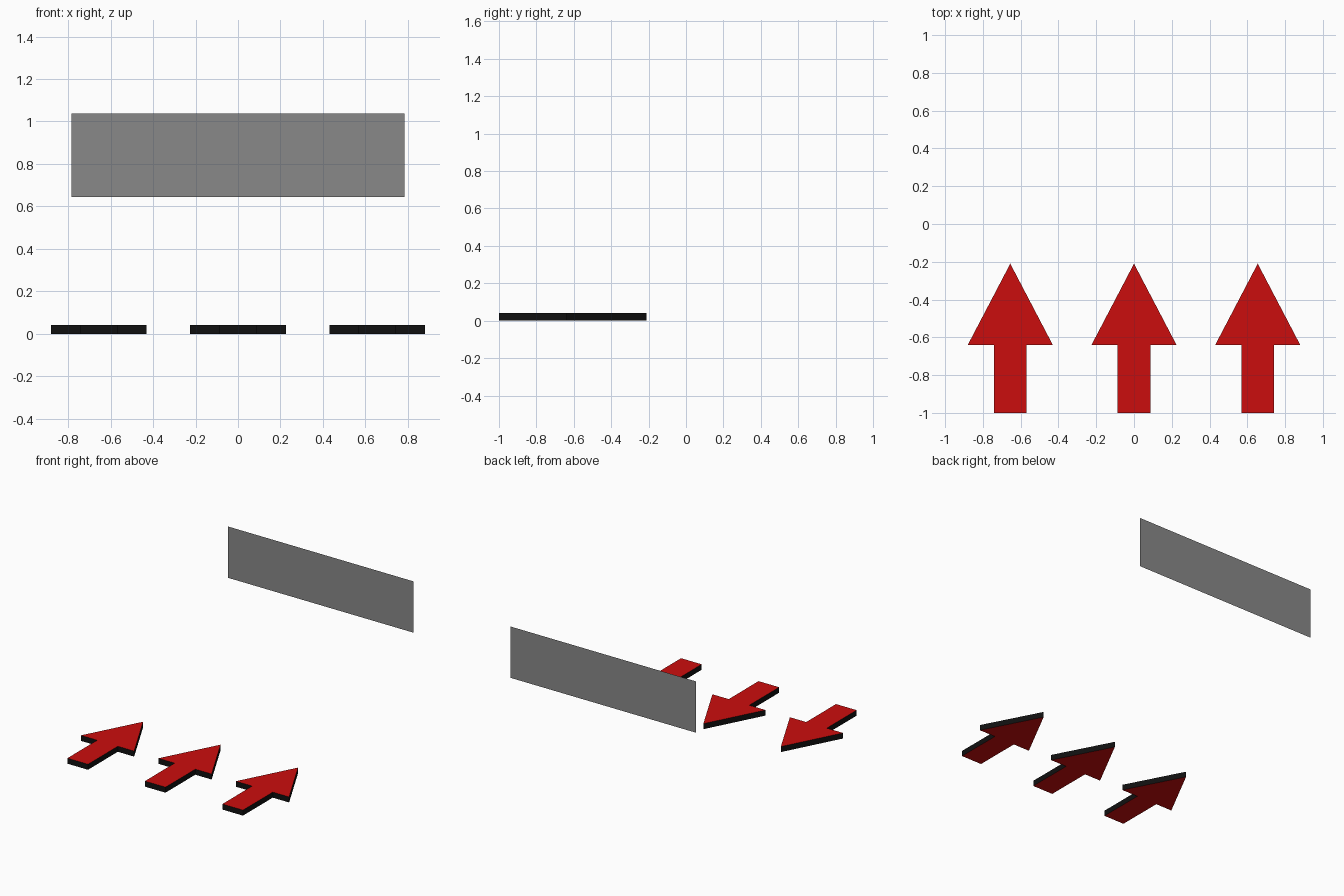
import bpy, bmesh

if "Cube" in bpy.data.objects:
    bpy.data.objects.remove(bpy.data.objects["Cube"])


def material(name, rgb):
    m = bpy.data.materials.new(name)
    m.diffuse_color = (*rgb, 1.0)
    m.use_nodes = True
    m.node_tree.nodes["Principled BSDF"].inputs["Base Color"].default_value = m.diffuse_color
    return m


red = material("red", (0.60, 0.004, 0.004))
black = material("black", (0.005, 0.005, 0.005))
grey = material("grey", (0.25, 0.25, 0.25))


def add_object(name, bm, mats):
    mesh = bpy.data.meshes.new(name)
    bm.to_mesh(mesh)
    bm.free()
    for m in mats:
        mesh.materials.append(m)
    obj = bpy.data.objects.new(name, mesh)
    bpy.context.collection.objects.link(obj)
    return obj


# Half outline of an arrow pointing along +y, from tail to tip
HALF = [(0.087, -1.0), (0.087, -0.64), (0.225, -0.64)]
OUTLINE = HALF + [(0.0, -0.21)] + [(-x, y) for x, y in reversed(HALF)]
THICK = 0.042


def arrow(name, cx):
    bm = bmesh.new()
    base = bm.faces.new([bm.verts.new((cx + x, y, 0)) for x, y in OUTLINE])
    top = bmesh.ops.extrude_face_region(bm, geom=[base], use_keep_orig=True)
    verts = [v for v in top["geom"] if isinstance(v, bmesh.types.BMVert)]
    bmesh.ops.translate(bm, verts=verts, vec=(0, 0, THICK))
    bmesh.ops.recalc_face_normals(bm, faces=bm.faces)
    # Red top and bottom, black rim
    for f in bm.faces:
        f.material_index = 0 if abs(f.normal.z) > 0.5 else 1
    add_object(name, bm, [red, black])


for side, cx in (("left", -0.655), ("middle", 0.0), ("right", 0.655)):
    arrow("arrow_" + side, cx)

# Paper-thin upright panel at the back
bm = bmesh.new()
corners = [(-0.785, 0.645), (0.785, 0.645), (0.785, 1.037), (-0.785, 1.037)]
bm.faces.new([bm.verts.new((x, 1.0, z)) for x, z in corners])
add_object("back_panel", bm, [grey])
